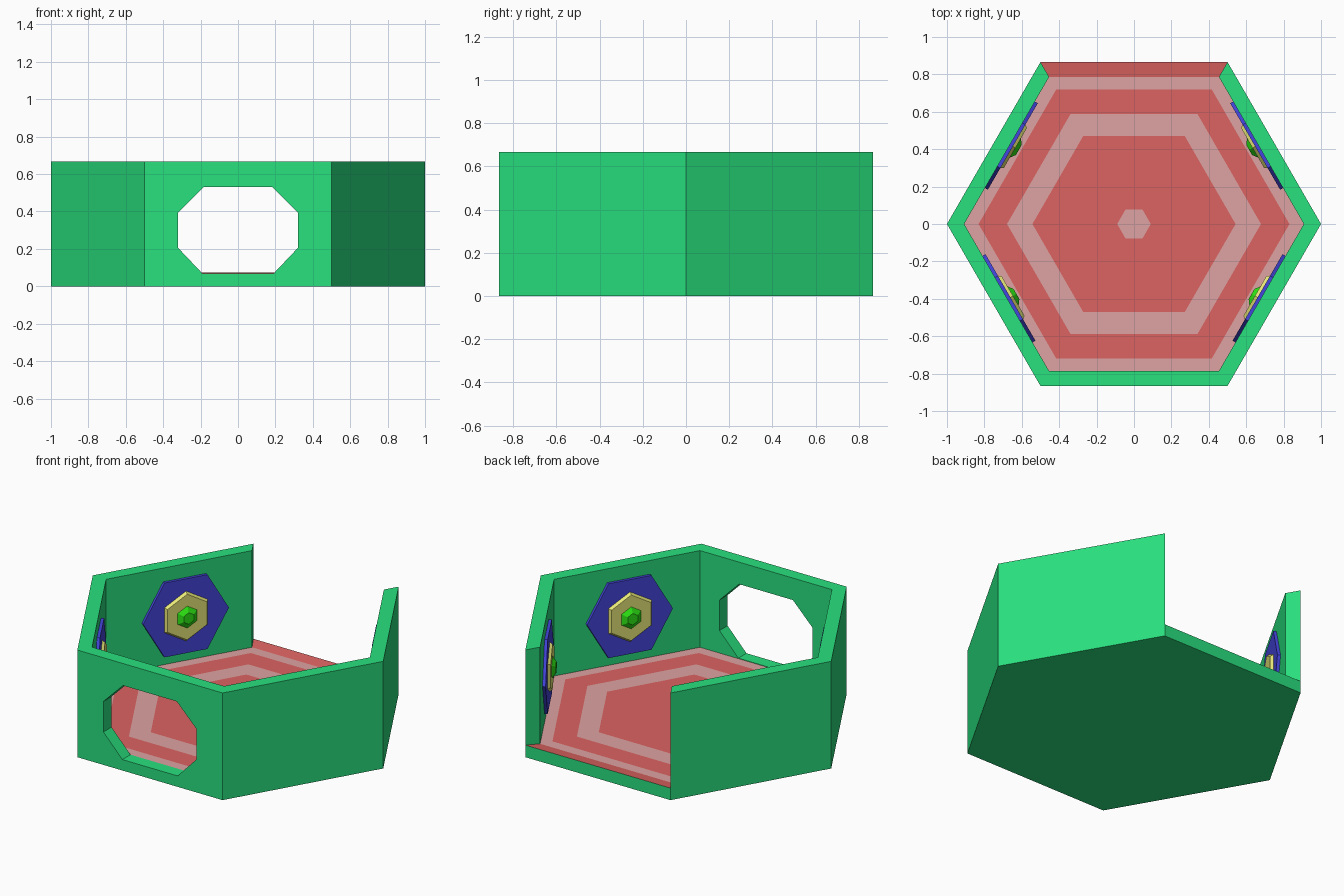
import bpy, bmesh
from math import cos, sin, radians
from mathutils import Vector, Matrix

if "Cube" in bpy.data.objects:
    bpy.data.objects.remove(bpy.data.objects["Cube"])

R_OUT, R_IN = 1.0, 0.908
H, FLOOR, LIP = 0.667, 0.065, 0.075


def material(name, rgb):
    m = bpy.data.materials.new(name)
    m.diffuse_color = (*rgb, 1)
    m.use_nodes = True
    m.node_tree.nodes["Principled BSDF"].inputs["Base Color"].default_value = m.diffuse_color
    return m


GREEN = material("wall_green", (0.022, 0.75, 0.21))
RED = material("floor_red", (0.71, 0.126, 0.12))
PINK = material("floor_pink", (0.73, 0.37, 0.36))
BLUE = material("plate_blue", (0.06, 0.06, 0.75))
TAN = material("ring_tan", (0.81, 0.81, 0.19))
LIME = material("gem_green", (0.026, 0.79, 0.007))


def hexagon(r, z):
    return [Vector((r * cos(radians(60 * i)), r * sin(radians(60 * i)), z)) for i in range(6)]


def finish(bm, name, *mats):
    me = bpy.data.meshes.new(name)
    bm.to_mesh(me)
    bm.free()
    for m in mats:
        me.materials.append(m)
    ob = bpy.data.objects.new(name, me)
    bpy.context.collection.objects.link(ob)
    return ob


def add_face(bm, pts, mat=0):
    f = bm.faces.new([bm.verts.new(p) for p in pts])
    f.material_index = mat


# Walls: hexagonal shell, open at the back, octagonal window in front
bm = bmesh.new()
ob_, ot = hexagon(R_OUT, 0), hexagon(R_OUT, H)
ib, it = hexagon(R_IN, FLOOR), hexagon(R_IN, H)
lip = hexagon(R_OUT, LIP)
BACK, FRONT = 1, 4
for i in range(6):
    j = (i + 1) % 6
    if i == BACK:
        add_face(bm, [ob_[i], ob_[j], lip[j], lip[i]])
        add_face(bm, [lip[i], ot[i], it[i], ib[i]])
        add_face(bm, [lip[j], ib[j], it[j], ot[j]])
        continue
    add_face(bm, [ot[i], ot[j], it[j], it[i]])
    if i != FRONT:
        add_face(bm, [ob_[i], ob_[j], ot[j], ot[i]])
        add_face(bm, [ib[j], ib[i], it[i], it[j]])
add_face(bm, ob_[::-1])

# Front window: corner triangles, side strips and the tunnel
octagon = [(-0.19, 0.068), (0.19, 0.068), (0.32, 0.205), (0.32, 0.395),
           (0.185, 0.53), (-0.185, 0.53), (-0.32, 0.395), (-0.32, 0.205)]
sides = []
for corners in ([ob_[4], ob_[5], ot[5], ot[4]], [ib[4], ib[5], it[5], it[4]]):
    loop = [Vector((x, corners[0].y, z)) for x, z in octagon]
    sides.append(loop)
    for k in range(4):
        n = (k + 1) % 4
        strip = [corners[k], corners[n], loop[2 * k + 1], loop[2 * k]]
        tri = [corners[n], loop[(2 * k + 2) % 8], loop[2 * k + 1]]
        for f in (strip, tri):
            add_face(bm, f if len(sides) == 1 else f[::-1])
for k in range(8):
    n = (k + 1) % 8
    add_face(bm, [sides[0][k], sides[0][n], sides[1][n], sides[1][k]])
bmesh.ops.remove_doubles(bm, verts=bm.verts, dist=1e-5)
finish(bm, "walls", GREEN)

# Floor: concentric hexagon bands and the sloped threshold at the back
bm = bmesh.new()
radii = [R_IN, 0.831, 0.679, 0.543, 0.09]
for k in range(4):
    a, b = hexagon(radii[k], FLOOR), hexagon(radii[k + 1], FLOOR)
    for i in range(6):
        j = (i + 1) % 6
        add_face(bm, [a[i], a[j], b[j], b[i]], 1 - k % 2)
add_face(bm, hexagon(radii[4], FLOOR), 1)
add_face(bm, [lip[1], lip[2], ib[2], ib[1]], 0)
bmesh.ops.remove_doubles(bm, verts=bm.verts, dist=1e-5)
finish(bm, "banded_floor", RED, PINK)


# Wall ornaments: hexagonal plate, bevelled ring and faceted gem
def hex_prism(name, frame, mat, r1, r2, z0, z1, turn):
    bm = bmesh.new()
    local = Matrix.Translation((0, 0, (z0 + z1) / 2)) @ Matrix.Rotation(radians(turn), 4, 'Z')
    bmesh.ops.create_cone(bm, cap_ends=True, segments=6, radius1=r1, radius2=r2,
                          depth=z1 - z0, matrix=frame @ local)
    # put a vertex exactly on the local x axis before any turn
    finish(bm, name, mat)


apothem = R_IN * cos(radians(30))
for label, angle, shift in (("back_right", 30, 0.035), ("back_left", 150, 0.035),
                            ("front_left", 210, -0.01), ("front_right", 330, -0.01)):
    out = Vector((cos(radians(angle)), sin(radians(angle)), 0))
    up = Vector((0, 0, 1))
    side = up.cross(-out)
    along = side if side.y > 0 else -side
    pos = out * apothem + along * shift + up * 0.35
    frame = Matrix.Translation(pos) @ Matrix((side, up, -out)).transposed().to_4x4()
    # cone vertices start on the local y axis, so 30 degrees gives a flat top
    hex_prism(label + "_plate", frame, BLUE, 0.267, 0.267, -0.005, 0.018, 30)
    hex_prism(label + "_ring", frame, TAN, 0.157, 0.142, 0.016, 0.034, 0)
    hex_prism(label + "_gem", frame, LIME, 0.07, 0.036, 0.033, 0.055, 0)
